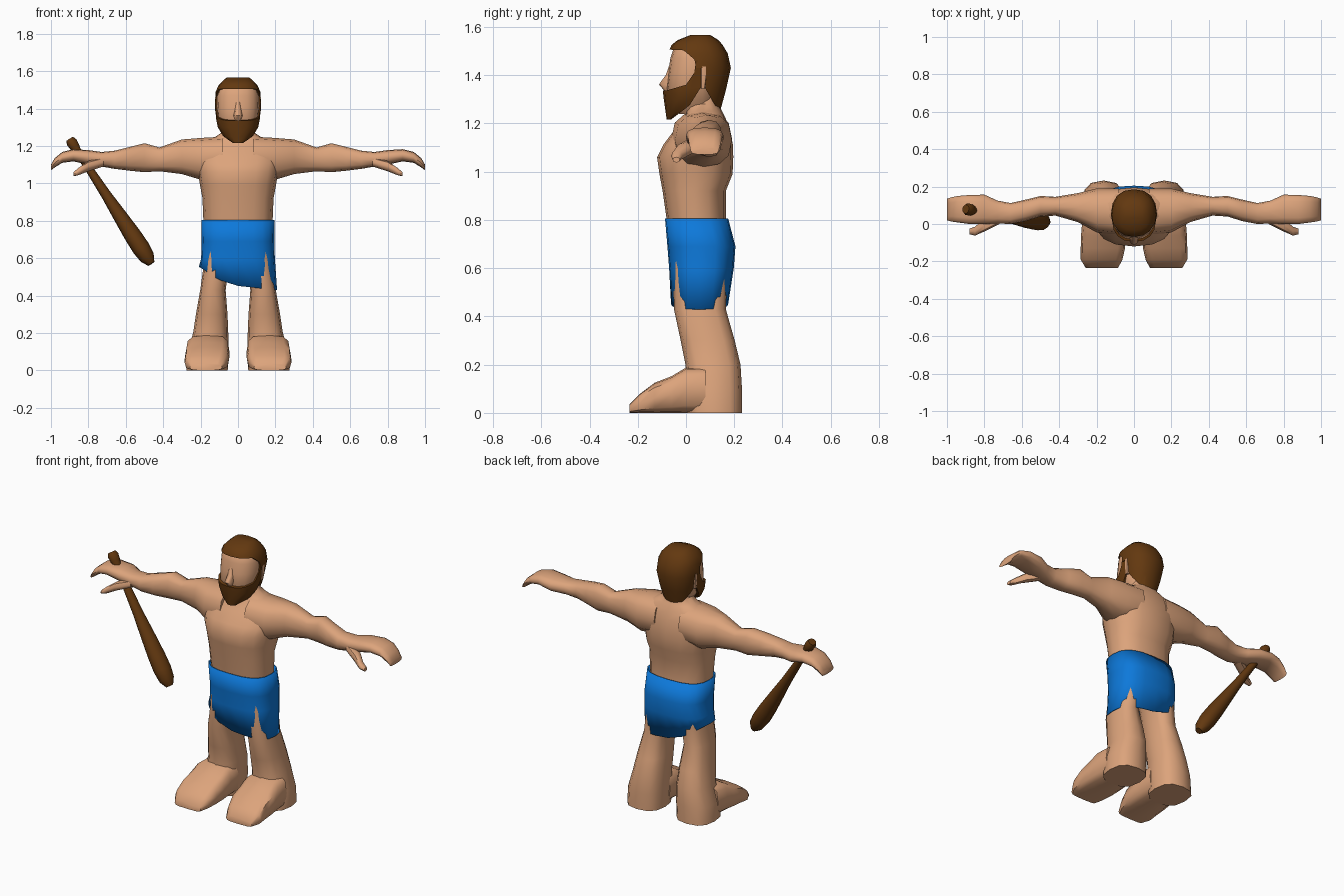
import bpy, bmesh, math
from mathutils import Vector


def material(name, rgb):
    m = bpy.data.materials.new(name)
    m.diffuse_color = (*rgb, 1)
    return m


SKIN = material("skin", (0.72, 0.37, 0.20))
BLUE = material("blue cloth", (0.004, 0.19, 0.70))
BROWN = material("dark brown", (0.125, 0.040, 0.005))


def smooth(ob, angle=50):
    bpy.ops.object.select_all(action='DESELECT')
    ob.select_set(True)
    bpy.context.view_layer.objects.active = ob
    bpy.ops.object.shade_smooth_by_angle(angle=math.radians(angle))


def make(name, bm, mat):
    bmesh.ops.recalc_face_normals(bm, faces=bm.faces)
    me = bpy.data.meshes.new(name)
    bm.to_mesh(me)
    bm.free()
    ob = bpy.data.objects.new(name, me)
    bpy.context.collection.objects.link(ob)
    me.materials.append(mat)
    return ob


def loft(name, mat, axis, rings, n=14, power=2.3, caps=True, mirror=False):
    """Skin rings (t, a0, a1, b0, b1): position on axis and the extents across it."""
    bm = bmesh.new()
    loops = []
    for t, a0, a1, b0, b1 in rings:
        loop = []
        for i in range(n):
            th = 2 * math.pi * (i + 0.5 * (n % 4 == 2)) / n
            c, s = math.cos(th), math.sin(th)
            a = (a0 + a1) / 2 + (a1 - a0) / 2 * math.copysign(abs(c) ** (2 / power), c)
            b = (b0 + b1) / 2 + (b1 - b0) / 2 * math.copysign(abs(s) ** (2 / power), s)
            co = {'x': (t, a, b), 'y': (a, t, b), 'z': (a, b, t)}[axis]
            loop.append(bm.verts.new(co))
        loops.append(loop)
    for p, q in zip(loops, loops[1:]):
        for i in range(n):
            j = (i + 1) % n
            bm.faces.new((p[i], p[j], q[j], q[i]))
    if caps:
        bm.faces.new(loops[0])
        bm.faces.new(loops[-1])
    ob = make(name, bm, mat)
    smooth(ob)
    if mirror:
        md = ob.modifiers.new("mirror", 'MIRROR')
        md.use_mirror_merge = False
    return ob


def sym(rings):
    """Rings given as (z, half width, front, back)."""
    return [(z, -w, w, f, b) for z, w, f, b in rings]


def trim(ob, outline):
    """Keep only what lies inside a side-view (y, z) outline."""
    bm = bmesh.new()
    f = bm.faces.new([bm.verts.new((-0.3, y, z)) for y, z in outline])
    ext = bmesh.ops.extrude_face_region(bm, geom=[f])
    bmesh.ops.translate(bm, vec=(0.6, 0, 0),
                        verts=[v for v in ext["geom"] if isinstance(v, bmesh.types.BMVert)])
    cutter = make("trim_cutter", bm, ob.data.materials[0])
    cutter.hide_render = True
    md = ob.modifiers.new("trim", 'BOOLEAN')
    md.operation, md.solver, md.object = 'INTERSECT', 'EXACT', cutter
    bpy.context.view_layer.objects.active = ob
    bpy.ops.object.modifier_apply(modifier=md.name)
    bpy.data.objects.remove(cutter)
    smooth(ob, 40)


# Torso and neck
loft("torso", SKIN, 'z', sym([
    (0.66, 0.17, -0.06, 0.17), (0.80, 0.185, -0.08, 0.165), (0.92, 0.19, -0.097, 0.165),
    (0.99, 0.203, -0.11, 0.193), (1.06, 0.215, -0.12, 0.196), (1.11, 0.225, -0.095, 0.195),
    (1.17, 0.225, -0.05, 0.182), (1.22, 0.20, -0.01, 0.165), (1.25, 0.12, 0.0, 0.15),
    (1.28, 0.075, 0.005, 0.135), (1.38, 0.07, 0.01, 0.13)]), n=16, power=2.4)

# Arms with curled hands
loft("arms", SKIN, 'x', [
    (0.08, -0.06, 0.19, 1.03, 1.25), (0.20, -0.045, 0.19, 1.02, 1.243),
    (0.30, 0.01, 0.165, 1.05, 1.235), (0.42, 0.045, 0.145, 1.065, 1.192),
    (0.50, 0.04, 0.15, 1.06, 1.215), (0.58, 0.015, 0.13, 1.068, 1.195),
    (0.66, 0.0, 0.112, 1.078, 1.175), (0.73, 0.003, 0.125, 1.09, 1.168),
    (0.80, 0.0, 0.157, 1.10, 1.178), (0.88, 0.0, 0.155, 1.118, 1.183),
    (0.94, 0.008, 0.15, 1.11, 1.168), (0.98, 0.014, 0.142, 1.085, 1.135),
    (1.00, 0.02, 0.135, 1.07, 1.10)], n=12, power=2.5, mirror=True)
loft("thumbs", SKIN, 'x', [
    (0.72, 0.0, 0.07, 1.09, 1.14), (0.80, -0.04, 0.03, 1.065, 1.12),
    (0.85, -0.062, -0.015, 1.045, 1.085), (0.88, -0.055, -0.025, 1.038, 1.06)],
    n=8, mirror=True)

# Legs and big feet
loft("legs", SKIN, 'z', [
    (0.0, 0.055, 0.275, 0.0, 0.232), (0.10, 0.05, 0.27, -0.01, 0.232),
    (0.20, 0.052, 0.24, -0.002, 0.226), (0.30, 0.056, 0.225, -0.022, 0.202),
    (0.43, 0.066, 0.202, -0.05, 0.165), (0.55, 0.05, 0.185, -0.052, 0.17),
    (0.70, 0.01, 0.175, -0.055, 0.17)], n=12, power=2.6, mirror=True)
loft("feet", SKIN, 'y', [
    (-0.235, 0.085, 0.258, 0, 0.035), (-0.19, 0.062, 0.285, 0, 0.08),
    (-0.13, 0.048, 0.285, 0, 0.125), (-0.06, 0.045, 0.283, 0, 0.152),
    (0.0, 0.045, 0.278, 0, 0.188), (0.08, 0.05, 0.27, 0, 0.19)],
    n=12, power=3.6, mirror=True)

# Loincloth with slanting hem
cloth = loft("loincloth", BLUE, 'z', sym([
    (0.805, 0.195, -0.087, 0.175), (0.69, 0.194, -0.077, 0.205),
    (0.60, 0.197, -0.07, 0.198), (0.43, 0.209, -0.062, 0.175)]),
    n=20, power=2.7, caps=False)
HEM = [(-0.25, 0.57), (-0.19, 0.545), (-0.12, 0.49), (0.0, 0.452), (0.25, 0.425)]
for v in cloth.data.vertices:
    if v.co.z < 0.5:
        for (x0, z0), (x1, z1) in zip(HEM, HEM[1:]):
            if x0 <= v.co.x <= x1:
                v.co.z = z0 + (z1 - z0) * (v.co.x - x0) / (x1 - x0)
                break
shell = cloth.modifiers.new("thickness", 'SOLIDIFY')
shell.thickness = 0.006

# Head, nose and ears
loft("head", SKIN, 'z', sym([
    (1.24, 0.05, -0.03, 0.10), (1.30, 0.093, -0.06, 0.12), (1.345, 0.108, -0.082, 0.13),
    (1.41, 0.114, -0.073, 0.14), (1.47, 0.112, -0.065, 0.14), (1.515, 0.10, -0.05, 0.125),
    (1.54, 0.07, -0.02, 0.10)]), n=16)
loft("nose", SKIN, 'z', sym([
    (1.335, 0.018, -0.09, -0.04), (1.362, 0.024, -0.112, -0.04),
    (1.40, 0.018, -0.084, -0.04), (1.44, 0.012, -0.07, -0.04)]), n=8)
loft("ears", SKIN, 'z', [
    (1.345, 0.09, 0.116, 0.062, 0.078), (1.39, 0.09, 0.122, 0.062, 0.084),
    (1.435, 0.09, 0.122, 0.062, 0.084)], n=8, power=4, mirror=True)

# Hair and beard, each trimmed to its side outline
hair = loft("hair", BROWN, 'z', sym([
    (1.245, 0.08, -0.04, 0.14), (1.34, 0.108, -0.075, 0.166), (1.43, 0.123, -0.085, 0.186),
    (1.49, 0.119, -0.075, 0.173), (1.525, 0.104, -0.06, 0.152), (1.545, 0.085, -0.035, 0.135),
    (1.567, 0.06, 0.02, 0.10)]), n=16)
trim(hair, [(-0.12, 1.508), (-0.01, 1.503), (0.035, 1.465), (0.042, 1.43), (0.08, 1.43),
            (0.08, 1.345), (0.135, 1.25), (0.22, 1.25), (0.25, 1.62), (-0.12, 1.62)])
beard = loft("beard", BROWN, 'z', sym([
    (1.217, 0.03, -0.08, -0.02), (1.25, 0.078, -0.085, 0.07), (1.30, 0.108, -0.092, 0.12),
    (1.345, 0.117, -0.097, 0.14), (1.47, 0.1225, -0.085, 0.17)]), n=16)
trim(beard, [(-0.14, 1.332), (-0.08, 1.337), (0.0, 1.36), (0.034, 1.41), (0.042, 1.46),
             (0.062, 1.46), (0.062, 1.35), (0.015, 1.275), (-0.07, 1.21), (-0.14, 1.20)])

# Wooden club hanging from one hand
club = loft("club", BROWN, 'z', [(t, -r, r, -r * 0.9, r * 0.9) for t, r in [
    (0.0, 0.024), (0.02, 0.033), (0.05, 0.030), (0.08, 0.022), (0.20, 0.024), (0.36, 0.031),
    (0.50, 0.043), (0.62, 0.052), (0.70, 0.054), (0.76, 0.046), (0.80, 0.022)]],
    n=10, power=2)
start, end = Vector((-0.90, 0.08, 1.237)), Vector((-0.462, 0.01, 0.568))
club.location = start
club.rotation_euler = (end - start).to_track_quat('Z', 'Y').to_euler()
